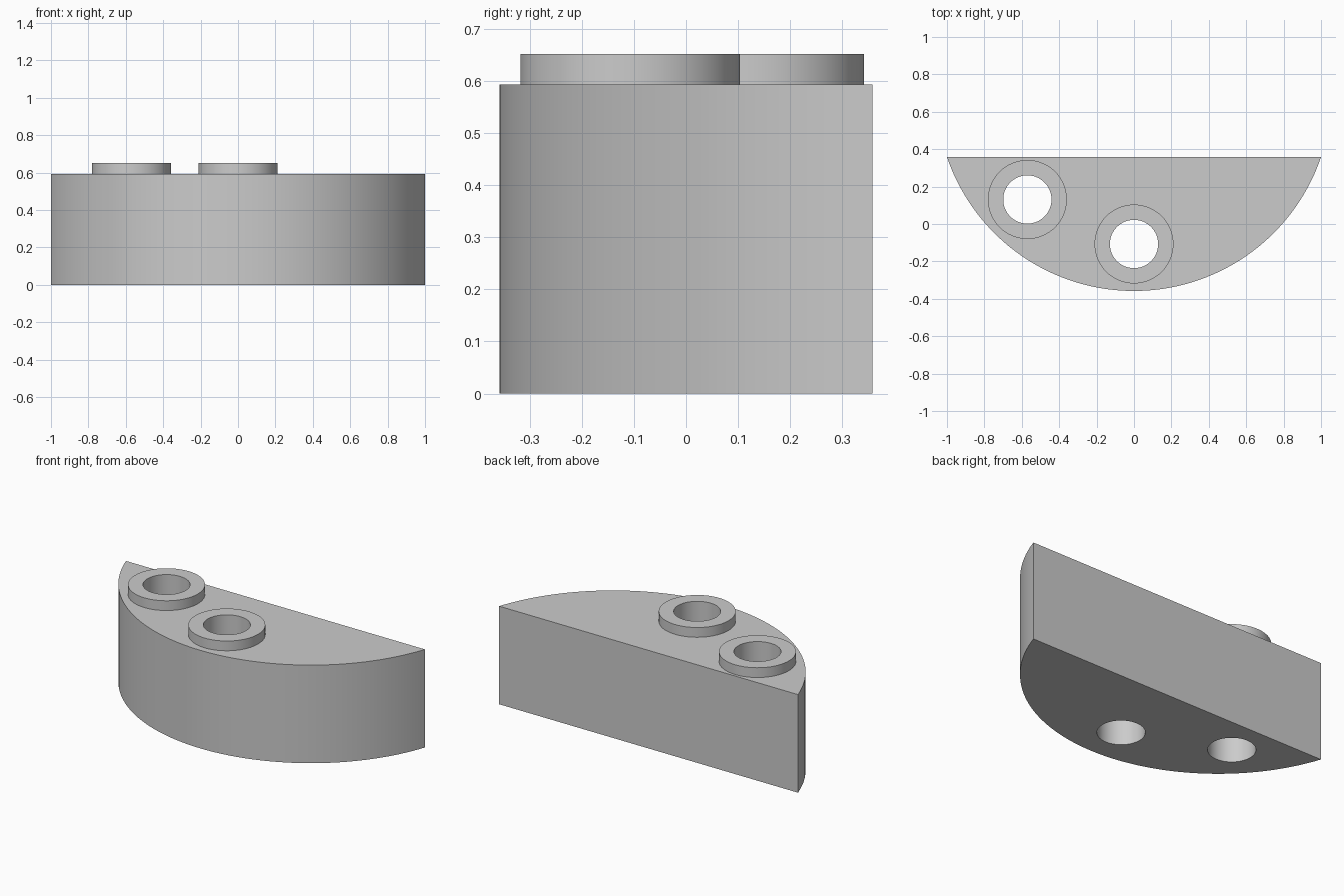
import bpy
import bmesh
import math

cube = bpy.data.objects.get("Cube")
if cube:
    bpy.data.objects.remove(cube, do_unlink=True)

HALF_DEPTH = 0.358
BODY_TOP = 0.593
BOSS_TOP = 0.652
HOLE_R, BOSS_R = 0.129, 0.211
HOLES = {"centre": (0, -0.107), "right": (-0.57, 0.131)}

grey = bpy.data.materials.new("light grey")
grey.use_nodes = True
colour = (0.6, 0.6, 0.6, 1)
grey.diffuse_color = colour
grey.node_tree.nodes["Principled BSDF"].inputs["Base Color"].default_value = colour


def arc(centre, radius, start, end, count):
    """Evenly spaced points from start towards end, excluding the end."""
    return [(centre[0] + radius * math.cos(start + (end - start) * i / count),
             centre[1] + radius * math.sin(start + (end - start) * i / count))
            for i in range(count)]


def circle(centre, radius):
    return arc(centre, radius, 0, math.tau, 64)


def extruded(name, outlines, bottom, top):
    """Flat outlines (inner ones become holes) extruded between two heights."""
    curve = bpy.data.curves.new(name + " outline", "CURVE")
    curve.dimensions = "2D"
    curve.fill_mode = "BOTH"
    curve.extrude = (top - bottom) / 2
    for points in outlines:
        spline = curve.splines.new("POLY")
        spline.points.add(len(points) - 1)
        for p, (x, y) in zip(spline.points, points):
            p.co = (x, y, 0, 1)
        spline.use_cyclic_u = True
    helper = bpy.data.objects.new(name + " outline", curve)
    bpy.context.scene.collection.objects.link(helper)
    bpy.context.view_layer.update()
    graph = bpy.context.evaluated_depsgraph_get()
    mesh = bpy.data.meshes.new_from_object(helper.evaluated_get(graph))
    bpy.data.objects.remove(helper, do_unlink=True)
    bpy.data.curves.remove(curve)

    # Weld caps to walls, then smooth only the curved walls
    bm = bmesh.new()
    bm.from_mesh(mesh)
    bmesh.ops.remove_doubles(bm, verts=bm.verts, dist=0.0001)
    bmesh.ops.translate(bm, verts=bm.verts, vec=(0, 0, (top + bottom) / 2))
    bmesh.ops.recalc_face_normals(bm, faces=bm.faces)
    for face in bm.faces:
        face.smooth = True
    for edge in bm.edges:
        edge.smooth = edge.calc_face_angle(0) < math.radians(30)
    bm.to_mesh(mesh)
    bm.free()
    mesh.name = name
    mesh.materials.clear()
    mesh.materials.append(grey)
    obj = bpy.data.objects.new(name, mesh)
    bpy.context.scene.collection.objects.link(obj)
    return obj


# Body: circular segment, straight at the back, with two through holes
sagitta = 2 * HALF_DEPTH
radius = (1 + sagitta ** 2) / (2 * sagitta)
arc_centre = (0, radius - HALF_DEPTH)
half_angle = math.asin(1 / radius)
front = -math.pi / 2
segment = arc(arc_centre, radius, front - half_angle, front + half_angle, 80)
segment.append((1, HALF_DEPTH))
extruded("body", [segment] + [circle(c, HOLE_R) for c in HOLES.values()], 0, BODY_TOP)

# Raised collars around the holes
for side, centre in HOLES.items():
    extruded(side + "_collar", [circle(centre, BOSS_R), circle(centre, HOLE_R)],
             BODY_TOP, BOSS_TOP)
